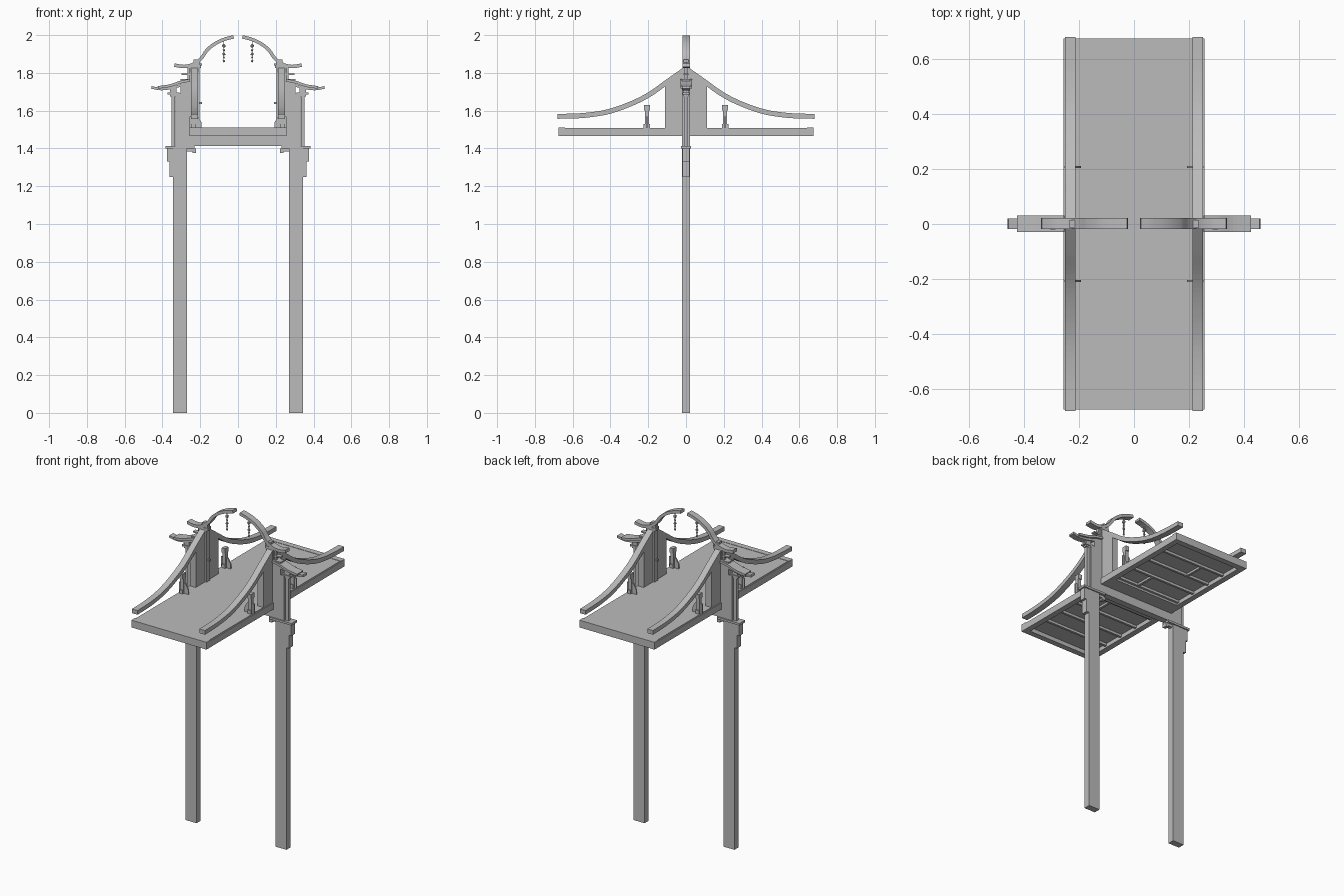
import bpy, bmesh
from mathutils import Vector
from mathutils.geometry import interpolate_bezier

cube = bpy.data.objects.get("Cube")
if cube:
    bpy.data.objects.remove(cube, do_unlink=True)

GREY = (0.5, 0.5, 0.5, 1)
mat = bpy.data.materials.new("plain grey")
mat.use_nodes = True
mat.diffuse_color = GREY
mat.node_tree.nodes["Principled BSDF"].inputs["Base Color"].default_value = GREY


def finish(name, bm, mirror="x"):
    bmesh.ops.recalc_face_normals(bm, faces=bm.faces)
    mesh = bpy.data.meshes.new(name)
    bm.to_mesh(mesh)
    bm.free()
    mesh.materials.append(mat)
    obj = bpy.data.objects.new(name, mesh)
    bpy.context.collection.objects.link(obj)
    if mirror:
        mod = obj.modifiers.new("Mirror", "MIRROR")
        mod.use_axis = [a in mirror for a in "xyz"]
        mod.use_mirror_merge = False
    return obj


def box(name, x, y, z, mirror="x"):
    bm = bmesh.new()
    for v in bmesh.ops.create_cube(bm, size=1)["verts"]:
        v.co = [r[0] + (c + 0.5) * (r[1] - r[0]) for c, r in zip(v.co, (x, y, z))]
    return finish(name, bm, mirror)


def band(name, upper, lower, span, axis, mirror="x"):
    """Solid strip between two lines, extruded over span along axis x or y."""
    def place(p, d):
        return (d, p[0], p[1]) if axis == "x" else (p[0], d, p[1])
    bm = bmesh.new()
    rings = [[bm.verts.new(place(p, d)) for p, d in
              ((u, span[0]), (u, span[1]), (w, span[1]), (w, span[0]))]
             for u, w in zip(upper, lower)]
    for a, b in zip(rings, rings[1:]):
        for i in range(4):
            j = (i + 1) % 4
            bm.faces.new((a[i], a[j], b[j], b[i]))
    bm.faces.new(rings[0])
    bm.faces.new(rings[-1])
    return finish(name, bm, mirror)


def smooth(points, steps=6):
    """Rounded line through the points."""
    p = [Vector(q) for q in points]
    out = [p[0]]
    for i in range(len(p) - 1):
        t0 = (p[i + 1] - p[max(i - 1, 0)]) / 6
        t1 = (p[min(i + 2, len(p) - 1)] - p[i]) / 6
        out += interpolate_bezier(p[i], p[i] + t0, p[i + 1] - t1, p[i + 1], steps + 1)[1:]
    return out


def offset(line, depth):
    """Parallel line below the given one."""
    out = []
    for i, p in enumerate(line):
        t = (line[min(i + 1, len(line) - 1)] - line[max(i - 1, 0)]).normalized()
        out.append(p + Vector((t.y, -t.x)) * depth)
    return out


# Tall legs with stepped brackets and caps
box("leg", (0.27, 0.345), (-0.02, 0.02), (0, 1.4))
box("lower_bracket", (0.345, 0.363), (-0.019, 0.019), (1.25, 1.33))
box("upper_bracket", (0.345, 0.377), (-0.019, 0.019), (1.33, 1.4))
box("leg_cap", (0.23, 0.385), (-0.027, 0.027), (1.4, 1.413))
box("inner_bracket", (0.222, 0.27), (-0.012, 0.012), (1.385, 1.4))
box("bracket_knob", (0.222, 0.242), (-0.014, 0.014), (1.375, 1.392))
box("cross_beam", (-0.33, 0.33), (-0.02, 0.02), (1.413, 1.465), "")

# Deck with frame and joists below
box("deck_panel", (-0.25, 0.25), (-0.67, 0.67), (1.49, 1.508), "")
box("deck_side_rail", (0.222, 0.257), (-0.675, 0.675), (1.465, 1.505))
box("deck_end_rail", (-0.257, 0.257), (0.64, 0.675), (1.465, 1.51), "y")
for y in (0.12, 0.25, 0.38, 0.51):
    box("deck_joist", (-0.222, 0.222), (y - 0.007, y + 0.007), (1.475, 1.49), "y")
for y, x in ((0.12, 0.07), (0.38, -0.07)):
    box("deck_stringer", (x - 0.007, x + 0.007), (y, y + 0.13), (1.477, 1.49), "y")
box("deck_middle", (-0.222, 0.222), (-0.11, 0.11), (1.465, 1.49), "")

# Side walls and the long curved beams that sweep over them
sweep = smooth([(0, 1.838), (0.1, 1.768), (0.2, 1.697), (0.3, 1.647),
                (0.42, 1.606), (0.55, 1.587), (0.68, 1.583)])
under = offset(sweep, 0.026)
under[0] = Vector((0, 1.806))
band("long_curved_beam", sweep, under, (0.212, 0.25), "x", "xy")
wall_top = [(0, 1.815), (0.04, 1.785), (0.08, 1.755), (0.11, 1.738)]
band("side_wall", wall_top, [(p[0], 1.465) for p in wall_top], (0.212, 0.25), "x", "xy")
box("wall_post", (0.203, 0.257), (-0.018, 0.018), (1.465, 1.84))
box("wall_crown", (0.195, 0.265), (-0.016, 0.016), (1.825, 1.842))

# Short rail posts with flared ends and a cross plate
for z0, z1, r in ((1.5, 1.53, 0.017), (1.53, 1.6, 0.011), (1.6, 1.63, 0.016)):
    box("rail_post", (0.222, 0.245), (0.207 - r, 0.207 + r), (z0, z1), "xy")
band("rail_post_plate", [(0.192, 1.535), (0.212, 1.57), (0.257, 1.57)],
     [(0.192, 1.508), (0.212, 1.508), (0.257, 1.508)], (0.203, 0.211), "y", "xy")

# Outer panels and slim columns
box("outer_panel", (0.25, 0.33), (-0.02, 0.02), (1.413, 1.69))
box("upper_outer_panel", (0.25, 0.305), (-0.02, 0.02), (1.69, 1.768))
box("slim_column", (0.333, 0.353), (-0.011, 0.011), (1.413, 1.68))
box("column_cap", (0.31, 0.372), (-0.018, 0.018), (1.686, 1.696))
box("column_neck", (0.325, 0.36), (-0.013, 0.013), (1.676, 1.735))
box("panel_cap", (0.25, 0.3), (-0.013, 0.013), (1.788, 1.796))
box("panel_cap_neck", (0.25, 0.268), (-0.01, 0.01), (1.765, 1.84))

# Lower eaves
eave = smooth([(0.255, 1.768), (0.31, 1.757), (0.36, 1.74), (0.425, 1.73)], 4)
band("lower_eave", eave, offset(eave, 0.014), (-0.029, 0.031), "y")
tip = smooth([(0.3, 1.742), (0.36, 1.727), (0.41, 1.722), (0.457, 1.73)], 4)
band("lower_eave_tip", tip, offset(tip, 0.014), (-0.018, 0.02), "y")

# Upper curved roof arms
arm = smooth([(0.025, 1.999), (0.07, 1.988), (0.125, 1.963), (0.17, 1.927),
              (0.2, 1.885), (0.235, 1.856), (0.285, 1.843), (0.335, 1.85)], 5)
band("upper_roof_arm", arm, offset(arm, 0.018), (-0.018, 0.022), "y")
box("arm_seat", (0.2, 0.235), (-0.014, 0.014), (1.84, 1.87))

# Hanging chains with beads
box("chain", (0.073, 0.077), (-0.002, 0.002), (1.86, 1.975))
for z, r in ((1.943, 0.011), (1.92, 0.007), (1.9, 0.009), (1.882, 0.006), (1.862, 0.007)):
    bm = bmesh.new()
    bmesh.ops.create_icosphere(bm, subdivisions=1, radius=r)
    bmesh.ops.translate(bm, verts=bm.verts, vec=(0.075, 0, z))
    finish("chain_bead", bm)

# Small studs on the inner posts
for z in (1.64, 1.845):
    box("post_stud", (0.19, 0.205), (-0.005, 0.005), (z - 0.005, z + 0.005))
